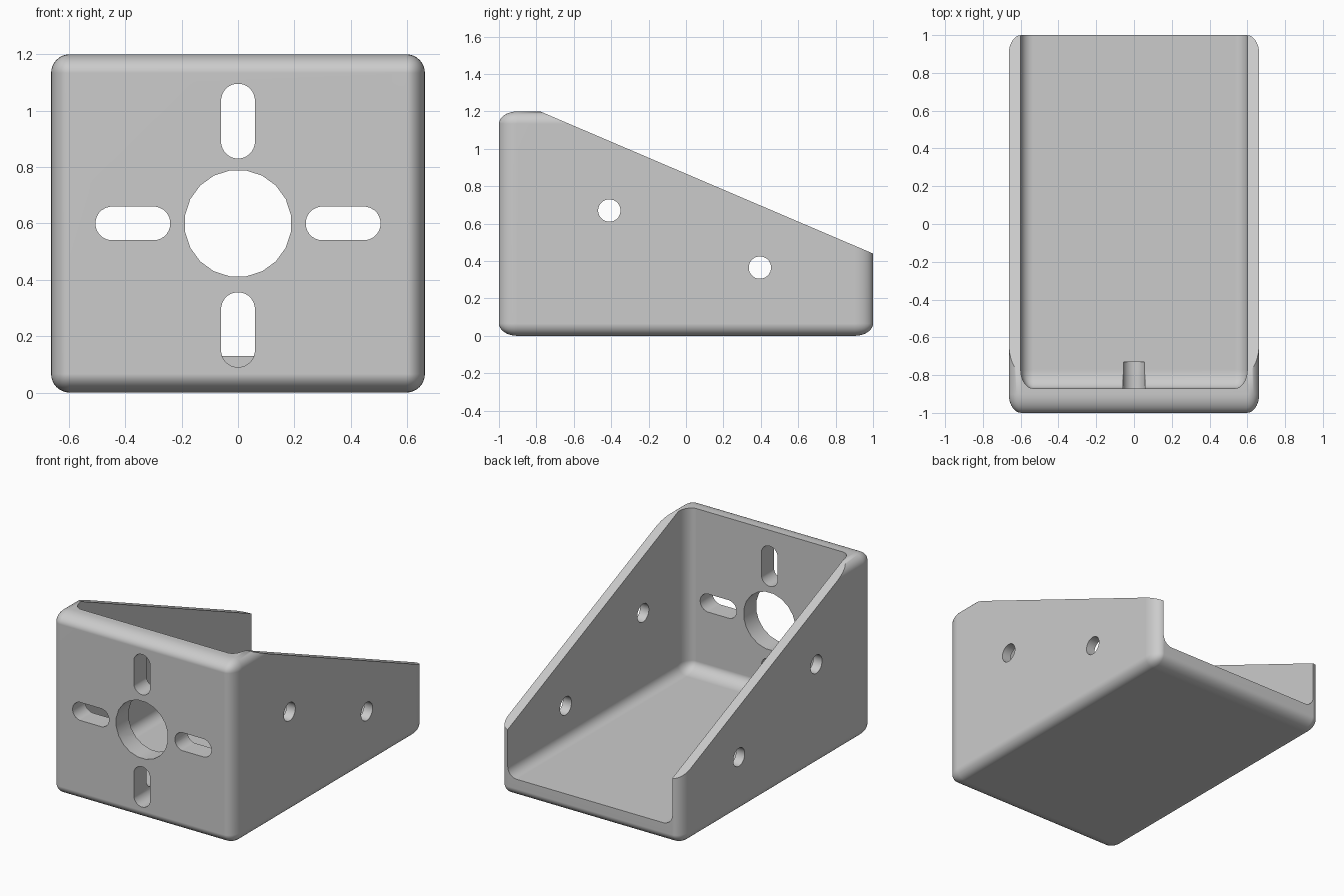
import bpy, bmesh, math
from mathutils import Matrix, Vector

cube = bpy.data.objects.get("Cube")
if cube:
    bpy.data.objects.remove(cube, do_unlink=True)

grey = bpy.data.materials.new("plain_grey")
grey.use_nodes = True
grey.diffuse_color = (0.6, 0.6, 0.6, 1)
grey.node_tree.nodes["Principled BSDF"].inputs["Base Color"].default_value = (0.6, 0.6, 0.6, 1)

STRETCH = 1.5  # rounding is longer along the depth
ROUND = 0.066


def add_object(name, bm):
    bmesh.ops.recalc_face_normals(bm, faces=bm.faces)
    mesh = bpy.data.meshes.new(name)
    bm.to_mesh(mesh)
    bm.free()
    mesh.materials.append(grey)
    obj = bpy.data.objects.new(name, mesh)
    bpy.context.collection.objects.link(obj)
    return obj


def rounded_box(name, low, high):
    low, high = Vector(low), Vector(high)
    size = high - low
    bm = bmesh.new()
    bmesh.ops.create_cube(bm, size=1)
    bmesh.ops.scale(bm, vec=(size.x, size.y / STRETCH, size.z), verts=bm.verts)
    bmesh.ops.bevel(bm, geom=bm.edges[:], offset=ROUND, segments=8,
                    profile=0.5, affect='EDGES')
    bmesh.ops.scale(bm, vec=(1, STRETCH, 1), verts=bm.verts)
    bmesh.ops.translate(bm, vec=(low + high) / 2, verts=bm.verts)
    return add_object(name, bm)


def prism(name, points, axis, start, end):
    """Extrude a 2D outline along x (points are y, z) or y (points are x, z)."""
    place = (lambda a, b: (start, a, b)) if axis == 'x' else (lambda a, b: (a, start, b))
    step = (end - start, 0, 0) if axis == 'x' else (0, end - start, 0)
    bm = bmesh.new()
    face = bm.faces.new([bm.verts.new(place(*p)) for p in points])
    new = bmesh.ops.extrude_face_region(bm, geom=[face])["geom"]
    bmesh.ops.translate(bm, vec=step,
                        verts=[v for v in new if isinstance(v, bmesh.types.BMVert)])
    return add_object(name, bm)


def circle(a, b, radius, sides):
    angles = [2 * math.pi * (i + 0.5) / sides for i in range(sides)]
    return [(a + radius * math.cos(t), b + radius * math.sin(t)) for t in angles]


def slot(a, b, half_a, half_b, radius=0.06):
    """Outline with round ends, made by pulling a circle apart."""
    return [(p + math.copysign(half_a, p - a), q + math.copysign(half_b, q - b))
            for p, q in circle(a, b, radius, 24)]


bracket = rounded_box("bracket", (-0.663, -1, 0), (0.663, 1, 1.2))

# Open tray and sloping side walls
cutters = [
    rounded_box("tray_cutter", (-0.6, -0.87, 0.13), (0.6, 2, 2)),
    prism("slope_cutter", [(-0.78, 1.2), (1.0, 0.44), (1.468, 0.24), (1.468, 2),
                           (-1.248, 2), (-1.248, 1.4)], 'x', -1, 1),
    prism("centre_hole_cutter", circle(0, 0.6, 0.19, 20), 'y', -1.2, -0.73),
]

# Four slots around the front hole
for side in (-1, 1):
    cutters.append(prism("upright_slot_cutter", slot(0, 0.593 + side * 0.37, 0, 0.073),
                         'y', -1.2, -0.73))
    cutters.append(prism("level_slot_cutter", slot(side * 0.373, 0.6, 0.073, 0),
                         'y', -1.2, -0.73))

# Screw holes through both side walls
for y, z in ((-0.41, 0.67), (0.395, 0.365)):
    cutters.append(prism("screw_hole_cutter", circle(y, z, 0.06, 24), 'x', -1, 1))

for cutter in cutters:
    cutter.hide_render = True
    mod = bracket.modifiers.new(cutter.name, 'BOOLEAN')
    mod.operation = 'DIFFERENCE'
    mod.solver = 'EXACT'
    mod.object = cutter

# Bake the cuts and drop the helpers
bpy.context.view_layer.update()
graph = bpy.context.evaluated_depsgraph_get()
baked = bpy.data.meshes.new_from_object(bracket.evaluated_get(graph))
bracket.modifiers.clear()
bracket.data = baked
for cutter in cutters:
    bpy.data.objects.remove(cutter, do_unlink=True)
baked.materials.clear()
baked.materials.append(grey)
for face in baked.polygons:
    face.material_index = 0

# Smooth rounding with crisp cut edges
bpy.ops.object.select_all(action='DESELECT')
bracket.select_set(True)
bpy.context.view_layer.objects.active = bracket
bpy.ops.object.shade_smooth_by_angle(angle=math.radians(30))
weighted = bracket.modifiers.new("weighted_normals", 'WEIGHTED_NORMAL')
weighted.keep_sharp = True
